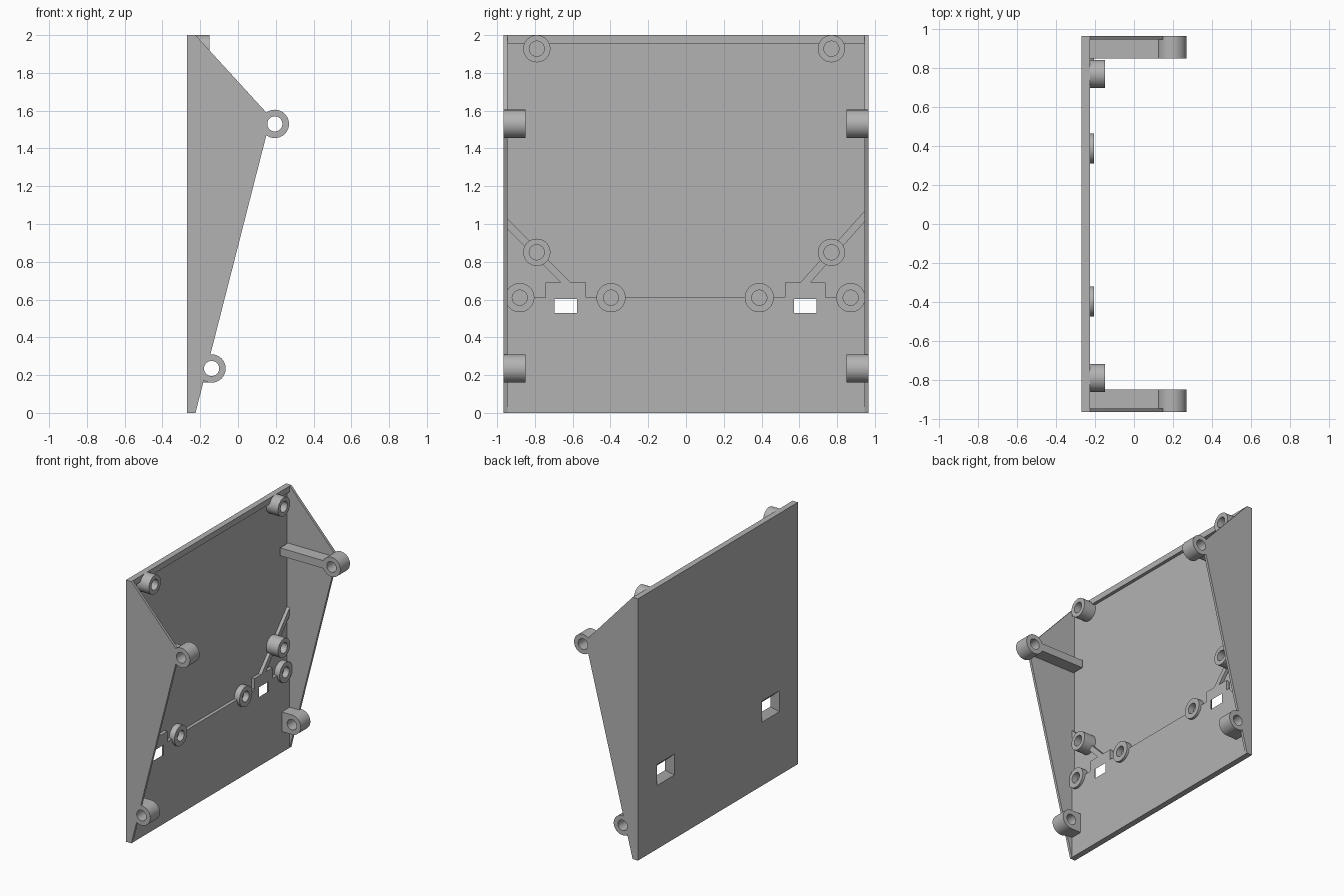
import bpy
import bmesh
import math

if "Cube" in bpy.data.objects:
    bpy.data.objects.remove(bpy.data.objects["Cube"], do_unlink=True)

GREY = (0.45, 0.45, 0.45, 1)
mat = bpy.data.materials.new("plain grey")
mat.use_nodes = True
mat.diffuse_color = GREY
mat.node_tree.nodes["Principled BSDF"].inputs["Base Color"].default_value = GREY

BACK, FLOOR, LAND, POST = -0.27, -0.25, -0.225, -0.15   # depth levels along x
OUT, IN, BOSS = 0.966, 0.946, 0.85                      # wall and boss levels along y
PIN = 0.04                                              # bore radius


def prism(name, axis, lo, hi, pts, pts_hi=None):
    """Loft a flat outline from lo to hi. Axis x: (y, z) points; axis y: (x, z) points."""
    place = (lambda p, d: (d, p[0], p[1])) if axis == "x" else (lambda p, d: (p[0], d, p[1]))
    bm = bmesh.new()
    a = [bm.verts.new(place(p, lo)) for p in pts]
    b = [bm.verts.new(place(p, hi)) for p in (pts_hi or pts)]
    bm.faces.new(a)
    bm.faces.new(b[::-1])
    for i in range(len(a)):
        j = (i + 1) % len(a)
        bm.faces.new((a[j], a[i], b[i], b[j]))
    bmesh.ops.recalc_face_normals(bm, faces=bm.faces)
    mesh = bpy.data.meshes.new(name)
    bm.to_mesh(mesh)
    bm.free()
    mesh.materials.append(mat)
    ob = bpy.data.objects.new(name, mesh)
    bpy.context.collection.objects.link(ob)
    return ob


def arc(u, v, r, start=0, end=360, n=48):
    full = end - start == 360
    steps = [start + (end - start) * i / n for i in range(n if full else n + 1)]
    return [(u + r * math.cos(math.radians(t)), v + r * math.sin(math.radians(t))) for t in steps]


def rect(u, v, w, h):
    return [(u - w, v - h), (u + w, v - h), (u + w, v + h), (u - w, v + h)]


def activate(ob):
    bpy.ops.object.select_all(action="DESELECT")
    ob.select_set(True)
    bpy.context.view_layer.objects.active = ob


def boolean(ob, tools, operation="DIFFERENCE"):
    activate(ob)
    for tool in tools:
        mod = ob.modifiers.new("boolean", "BOOLEAN")
        mod.operation, mod.solver, mod.object = operation, "EXACT", tool
        bpy.ops.object.modifier_apply(modifier=mod.name)


def discard(obs):
    for ob in obs:
        bpy.data.objects.remove(ob, do_unlink=True)


# Back panel: thin floor, with raised lower land (stepped around windows) and top lip
WINDOWS = (-0.637, 0.631)
panel = prism("back_panel", "x", BACK, FLOOR, [(-IN, 0), (IN, 0), (IN, 2), (-IN, 2)])
step, pad = 0.61, 0.69
outline = [(IN, 0), (-IN, 0), (-IN, step)]
for y in WINDOWS:
    outline += [(y - 0.108, step), (y - 0.108, pad), (y + 0.108, pad), (y + 0.108, step)]
outline.append((IN, step))
land = prism("lower_land", "x", FLOOR, LAND, outline)
lip = prism("top_lip", "x", FLOOR, LAND, [(-IN, 1.955), (IN, 1.955), (IN, 2), (-IN, 2)])

# Diagonal ridges running from the window pads out to the side walls
ridges = []
for name, s, foot, top in (("right_ridge", -1, 0.61, 1.03), ("left_ridge", 1, 0.605, 1.07)):
    ridges.append(prism(name, "x", FLOOR, LAND, [
        (s * foot, pad), (s * IN, top), (s * IN, top - 0.058), (s * (foot + 0.054), pad)]))

# Tapered windows, wide on the outside
for y in WINDOWS:
    d = 0.004
    tool = prism("window_cutter", "x", BACK - d, LAND + d,
                 rect(y, 0.566, 0.104 + d, 0.08 + d), rect(y, 0.566, 0.059 - d, 0.037 - d))
    tool.hide_render = True
    boolean(panel, [tool])
    boolean(land, [tool])
    discard([tool])

# Screw posts: tall ones above, low ones along the step
posts = []
for z, top, r, ys in ((1.928, POST, 0.072, (-0.79, 0.77)),
                      (0.85, POST, 0.072, (-0.79, 0.77)),
                      (step, -0.205, 0.077, (-0.88, -0.397, 0.388, 0.872))):
    for y in ys:
        post = prism("screw_post", "x", FLOOR, top, arc(y, z, r))
        bore = prism("post_bore", "x", FLOOR - 0.002, top + 0.02, arc(y, z, PIN))
        bore.hide_render = True
        for ob in [post, land, lip] + ridges:
            boolean(ob, [bore])
        discard([bore])
        posts.append(post)

# Side walls with hinge bosses and a rib
UPPER, LOWER, R = (0.195, 1.53), (-0.14, 0.235), 0.075
walls = []
for side, s in (("right", -1), ("left", 1)):
    wall = prism(side + "_side_wall", "y", s * IN, s * OUT, [
        (BACK, 0), (LAND, 0), (0.15, 1.47), (0.19, 1.53), (0.15, 1.59), (LAND, 2), (BACK, 2)])
    upper = prism("upper_boss", "y", s * BOSS, s * OUT, arc(*UPPER, R))
    rib = prism("rib", "y", s * BOSS, s * (IN + 0.01), rect(-0.04, UPPER[1], 0.2, 0.03))
    lower = prism("lower_boss", "y", s * BOSS, s * (IN + 0.01),
                  arc(*LOWER, R, -90, 90, 24)
                  + [(LAND, LOWER[1] + R), (LAND, LOWER[1] - R)])
    cap = prism("lower_boss_end", "y", s * IN, s * OUT, arc(*LOWER, R))
    bores = [prism("hinge_bore", "y", s * (BOSS - 0.05), s * (OUT + 0.05), arc(*c, PIN))
             for c in (UPPER, LOWER)]
    boolean(wall, [upper, rib, lower, cap], "UNION")
    boolean(wall, bores)
    discard([upper, rib, lower, cap] + bores)
    walls.append(wall)

for ob in [panel, land, lip] + ridges + posts + walls:
    activate(ob)
    bpy.ops.object.shade_smooth_by_angle(angle=math.radians(30))
